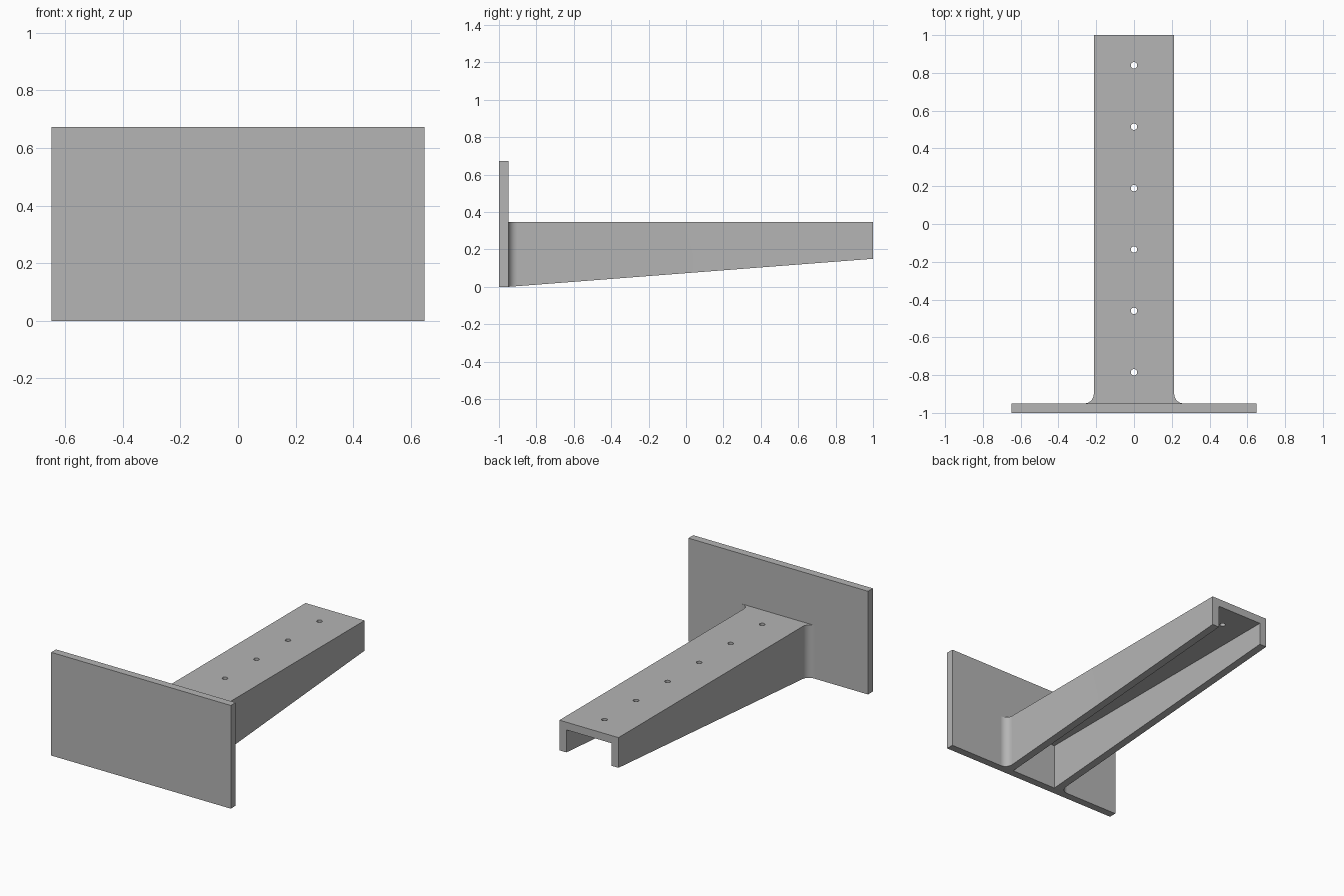
import bpy, bmesh
from math import sin, cos, pi, radians

if "Cube" in bpy.data.objects:
    bpy.data.objects.remove(bpy.data.objects["Cube"])

# Main dimensions
PLATE_W, PLATE_H = 1.296, 0.673
BACK, JOINT, TIP = -1.0, -0.95, 1.0
ARM_HALF, ARM_TOP, TIP_BOTTOM = 0.213, 0.347, 0.15
WALL, FILLET, HOLE_R = 0.05, 0.05, 0.017

steel = bpy.data.materials.new("plain grey")
steel.use_nodes = True
grey = (0.46, 0.46, 0.46, 1)
steel.diffuse_color = grey
steel.node_tree.nodes["Principled BSDF"].inputs["Base Color"].default_value = grey


def finish(name, bm):
    bmesh.ops.recalc_face_normals(bm, faces=bm.faces)
    mesh = bpy.data.meshes.new(name)
    bm.to_mesh(mesh)
    bm.free()
    mesh.materials.append(steel)
    obj = bpy.data.objects.new(name, mesh)
    bpy.context.collection.objects.link(obj)
    return obj


def prism(name, outline, bottom, top):
    """Extrude a plan outline upward; bottom is a function of y."""
    bm = bmesh.new()
    face = bm.faces.new([bm.verts.new((x, y, bottom(y))) for x, y in outline])
    grown = bmesh.ops.extrude_face_region(bm, geom=[face])["geom"]
    for v in grown:
        if isinstance(v, bmesh.types.BMVert):
            v.co.z = top
    return finish(name, bm)


def rectangle(half, y0, y1):
    return [(-half, y0), (half, y0), (half, y1), (-half, y1)]


def cut(target, cutter):
    mod = target.modifiers.new("cut", "BOOLEAN")
    mod.operation, mod.solver, mod.object = "DIFFERENCE", "EXACT", cutter
    bpy.context.view_layer.objects.active = target
    bpy.ops.object.modifier_apply(modifier=mod.name)
    bpy.data.objects.remove(cutter)


# Upright mounting plate
prism("mounting_plate", rectangle(PLATE_W / 2, BACK, JOINT), lambda y: 0, PLATE_H)

# Tapered arm, flared with concave fillets where it meets the plate
steps = 12
angles = [pi / 2 * i / steps for i in range(steps + 1)]
flare = [(ARM_HALF + FILLET * (1 - sin(a)), JOINT + FILLET * (1 - cos(a))) for a in angles]
side = flare + [(ARM_HALF, TIP)]
outline = side + [(-x, y) for x, y in reversed(side)]
slope = TIP_BOTTOM / (TIP - JOINT)
arm = prism("channel_arm", outline, lambda y: (y - JOINT) * slope, ARM_TOP)

# Hollow underside leaves a top web and two side walls
cut(arm, prism("hollow", rectangle(ARM_HALF - WALL, JOINT - 0.05, TIP + 0.05),
               lambda y: -0.1, ARM_TOP - WALL))

# Row of drilled holes along the top web
for i in range(6):
    y = -0.785 + 0.325 * i
    ring = [(HOLE_R * cos(2 * pi * k / 24), y + HOLE_R * sin(2 * pi * k / 24)) for k in range(24)]
    cut(arm, prism("drill", ring, lambda y: ARM_TOP - 2 * WALL, ARM_TOP + WALL))

# Smooth only the fillets and hole walls
bpy.ops.object.select_all(action="DESELECT")
arm.select_set(True)
bpy.context.view_layer.objects.active = arm
bpy.ops.object.shade_smooth_by_angle(angle=radians(30))
